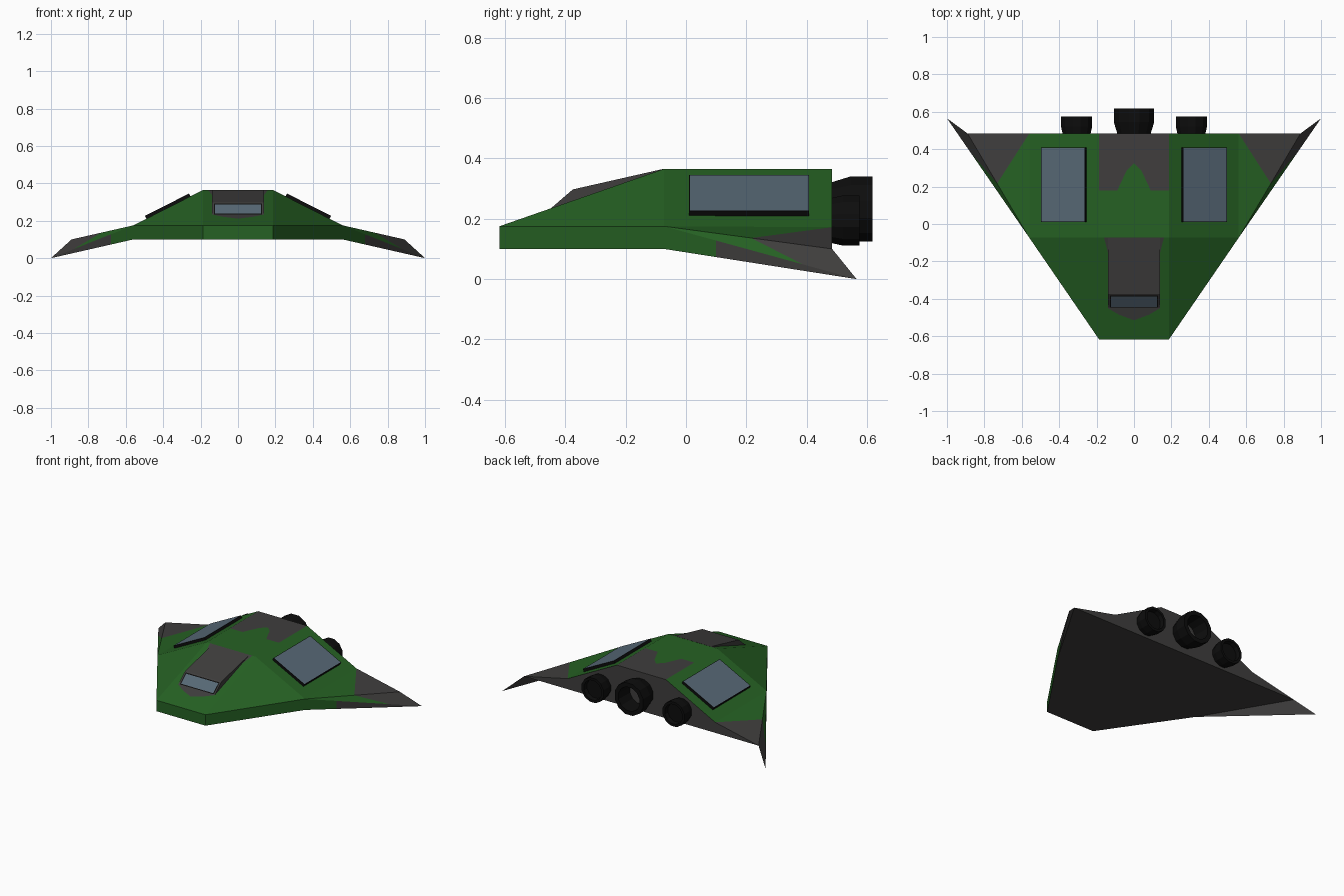
import bpy, bmesh, math
from mathutils import Vector as V

if "Cube" in bpy.data.objects:
    bpy.data.objects.remove(bpy.data.objects["Cube"])


def material(name, col):
    m = bpy.data.materials.new(name)
    m.diffuse_color = (*col, 1)
    m.use_nodes = True
    m.node_tree.nodes["Principled BSDF"].inputs["Base Color"].default_value = m.diffuse_color
    return m


GREEN = material("hull green", (0.019, 0.120, 0.017))
GRAY = material("dark gray", (0.050, 0.048, 0.047))
BLACK = material("engine black", (0.004, 0.004, 0.004))
GLASS = material("panel blue gray", (0.095, 0.140, 0.180))


def finish(bm, name, mats, mirror=False):
    me = bpy.data.meshes.new(name)
    bm.to_mesh(me)
    bm.free()
    for m in mats:
        me.materials.append(m)
    ob = bpy.data.objects.new(name, me)
    bpy.context.collection.objects.link(ob)
    if mirror:
        ob.modifiers.new("mirror", 'MIRROR').use_clip = True
    return ob


# Hull: right half, mirrored across x = 0
RIDGE, REAR, NOSE = -0.073, 0.484, -0.618


def slope(x, y):
    """Point on the sloping nose deck."""
    return V((x, y, 0.365 + (y - RIDGE) * 0.19 / (RIDGE - NOSE)))


def deck(x, y):
    return V((x, y, 0.365))


T1, T2 = deck(0.186, RIDGE), deck(0.186, REAR)
N1, N0 = V((0.186, NOSE, 0.175)), V((0.186, NOSE, 0.10))
S1, S0 = V((0.56, RIDGE, 0.175)), V((0.56, RIDGE, 0.10))
R1, W, TIP = V((0.56, REAR, 0.172)), V((0.89, REAR, 0.10)), V((1, 0.565, 0))
A = S1.lerp(W, 0.52)                              # camouflage corners on the wing
B = S1.lerp(TIP, 0.72)
C1, C0 = S1.lerp(TIP, 0.27), S0.lerp(TIP, 0.27)
zig = [deck(0.186, 0.178), deck(0.09, 0.178), deck(0.04, 0.285), deck(0, 0.325)]
patch = [slope(0.16, RIDGE), slope(0.14, -0.15), slope(0.14, -0.45),
         slope(0.08, -0.485), slope(0, -0.515)]
UP, DOWN, OUT = V((0, 0, 1)), V((0, 0, -1)), V((1, -0.6, 0))
FRONT, BACK = V((0, -1, 0)), V((0, 1, 0))
faces = [  # outline, facing, colour slot (0 green, 1 gray)
    ([deck(0, RIDGE), T1] + zig, UP, 0),
    ([deck(0, REAR), T2] + zig, UP, 1),
    ([slope(0, RIDGE)] + patch, UP, 1),
    ([T1, N1, slope(0, NOSE)] + patch[::-1], UP, 0),
    ([T1, S1, N1], UP, 0),
    ([T1, T2, R1, S1], UP, 0),
    ([S1, R1, A], UP, 0), ([S1, A, B], UP, 0),
    ([R1, W, A], UP, 1), ([A, W, TIP, B], UP, 1),
    ([N0, N1, S1, S0], OUT, 0),
    ([S0, S1, C1, C0], OUT, 0), ([C0, C1, TIP], OUT, 1),
    ([V((0, NOSE, 0.10)), V((0, NOSE, 0.175)), N1, N0], FRONT, 0),
    ([V((0, NOSE, 0.10)), N0, S0, W, V((0, REAR, 0.10))], DOWN, 1),
    ([S0, TIP, W], DOWN, 1),
    ([deck(0, REAR), T2, R1, W, V((0, REAR, 0.10))], BACK, 1),
]
bm = bmesh.new()
for pts, facing, slot in faces:
    f = bm.faces.new([bm.verts.new(p) for p in pts])
    f.normal_update()
    if f.normal.dot(facing) < 0:
        f.normal_flip()
    f.material_index = slot
bmesh.ops.remove_doubles(bm, verts=bm.verts, dist=1e-5)
finish(bm, "hull", [GREEN, GRAY], mirror=True)

# Cockpit canopy: wedge on the nose deck, window inset in its front
bm = bmesh.new()
profile = [(-0.455, 0.228), (-0.375, 0.297), (-0.075, 0.365), (-0.075, 0.35)]
f = bm.faces.new([bm.verts.new((-0.138, y, z)) for y, z in profile])
ext = bmesh.ops.extrude_face_region(bm, geom=[f])
bmesh.ops.translate(bm, vec=(0.276, 0, 0),
                    verts=[v for v in ext['geom'] if isinstance(v, bmesh.types.BMVert)])
bmesh.ops.recalc_face_normals(bm, faces=bm.faces)
front = min(bm.faces, key=lambda f: f.normal.y)
for slot, width in ((1, 0.013), (2, 0.010)):      # dark frame, then glass
    bmesh.ops.inset_region(bm, faces=[front], thickness=width)
    front.material_index = slot
finish(bm, "canopy", [GRAY, BLACK, GLASS])

# Side panels: black slabs lying on the side slopes, with glass tops
bm = bmesh.new()
along = V((0.56 - 0.186, 0, 0.175 - 0.365)).normalized()
normal = V((-along.z, 0, along.x))
start = V((0.186, 0, 0.365))
cube = bmesh.ops.create_cube(bm, size=1)['verts']
for v in cube:
    u, w, t = v.co
    v.co = (start + along * (0.209 + 0.264 * u) + normal * (0.006 + 0.022 * t)
            + V((0, 0.209 + 0.398 * w, 0)))
bm.normal_update()
top = max(bm.faces, key=lambda f: f.normal.dot(normal))
bmesh.ops.inset_region(bm, faces=[top], thickness=0.004)
top.material_index = 1
finish(bm, "side_panels", [BLACK, GLASS], mirror=True)


# Engines: faceted nozzles, lathed along y
def nozzle(name, x, z, rings, sides=12):
    bm = bmesh.new()
    prev = None
    for r, y in rings:
        r /= math.cos(math.pi / sides)
        ring = [bm.verts.new((x + r * math.cos((i + 0.5) * math.tau / sides), y,
                              z + r * math.sin((i + 0.5) * math.tau / sides)))
                for i in range(sides)]
        if prev:
            for i in range(sides):
                j = (i + 1) % sides
                bm.faces.new((prev[i], ring[i], ring[j], prev[j]))
        prev = ring
    cap = bm.faces.new(prev)
    bmesh.ops.recalc_face_normals(bm, faces=bm.faces)
    if cap.normal.y < 0:
        bmesh.ops.reverse_faces(bm, faces=bm.faces)
    return bm, cap


bm, cap = nozzle("main", 0, 0.232, [(0.085, 0.47), (0.108, 0.545), (0.108, 0.618),
                                    (0.080, 0.618), (0.075, 0.50)])
cap.material_index = 1
finish(bm, "main_engine", [BLACK, GRAY])
bm, cap = nozzle("side", 0.307, 0.194, [(0.072, 0.47), (0.083, 0.52), (0.083, 0.574),
                                        (0.066, 0.574), (0.062, 0.545)])
finish(bm, "side_engines", [BLACK], mirror=True)
